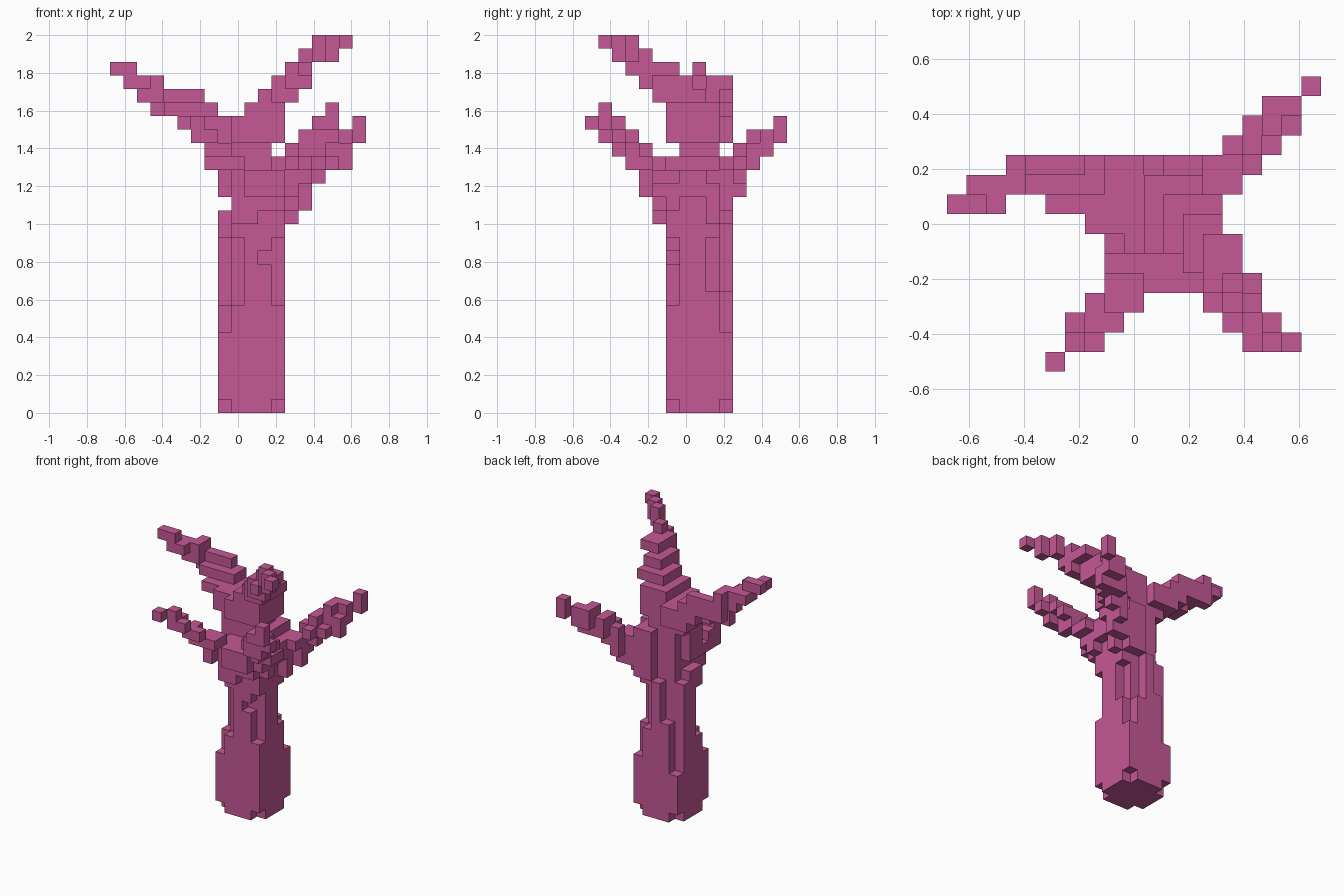
import bpy
import bmesh

cube = bpy.data.objects.get("Cube")
if cube:
    bpy.data.objects.remove(cube, do_unlink=True)

UNIT = 1 / 14                       # edge length of one block
ORIGIN = (-9.5 * UNIT, -7.5 * UNIT, 0)

bark = bpy.data.materials.new("plum_pink")
bark.use_nodes = True
colour = (0.55, 0.098, 0.3, 1)
bark.diffuse_color = colour
bark.node_tree.nodes["Principled BSDF"].inputs["Base Color"].default_value = colour


def box(i0, i1, j0, j1, k0, k1):
    """All grid cells in an inclusive block."""
    return {(i, j, k) for i in range(i0, i1 + 1)
            for j in range(j0, j1 + 1) for k in range(k0, k1 + 1)}


def stair(k, i0, j0, i1, j1):
    """A connected zigzag of cells within one layer."""
    steps = max(abs(i1 - i0), abs(j1 - j0), 1)
    cells = {(i0, j0, k)}
    i, j = i0, j0
    for s in range(1, steps + 1):
        ni = round(i0 + (i1 - i0) * s / steps)
        nj = round(j0 + (j1 - j0) * s / steps)
        cells |= {(i, nj, k), (ni, nj, k)}
        i, j = ni, nj
    return cells


def branch(first_layer, rows):
    """Stack one zigzag per layer, rising outward."""
    cells = set()
    for k, row in enumerate(rows, first_layer):
        cells |= stair(k, *row)
    return cells


# Trunk: column heights of a five by five plan, corners lifted off the ground
heights = [(6, 8, 15, 11, 8),
           (8, 19, 19, 19, 13),
           (14, 19, 19, 19, 15),
           (14, 19, 19, 19, 9),
           (5, 10, 14, 9, 6)]
trunk = set()
for b, row in enumerate(heights):
    for a, top in enumerate(row):
        corner = a in (0, 4) and b in (0, 4)
        trunk |= box(8 + a, 8 + a, 6 + b, 6 + b, int(corner), top - 1)

# Lower crown, where three branches leave the trunk
lower_crown = (box(9, 12, 6, 9, 14, 17) | box(9, 11, 7, 9, 18, 18)
               | box(11, 12, 10, 10, 14, 18) | box(11, 11, 6, 6, 12, 13)
               | box(8, 8, 7, 8, 16, 18) | box(9, 12, 5, 5, 15, 17)
               | box(10, 12, 4, 4, 16, 17) | box(12, 12, 6, 9, 13, 18)
               | box(13, 13, 7, 9, 16, 17) | box(8, 8, 7, 8, 14, 14)
               | {(9, 6, 13), (8, 7, 13)})

# Neck and upper crown, where two branches leave
upper_crown = (box(8, 11, 7, 9, 19, 19) | box(7, 9, 7, 10, 20, 21)
               | box(9, 12, 6, 9, 20, 21) | box(5, 8, 8, 9, 21, 21)
               | box(10, 12, 6, 9, 22, 22))

# Tall branch: thick where it leaves the crown, then bare diagonal steps
tall_branch = (box(11, 13, 6, 8, 23, 23) | box(12, 13, 5, 5, 23, 24)
               | box(12, 13, 6, 7, 24, 24) | box(13, 14, 4, 4, 24, 24)
               | box(13, 14, 4, 6, 25, 25) | {(14, 3, 25)})
for k in (26, 27):
    tall_branch |= {(k - 12 + n, 30 - k - n, k) for n in range(3)}

right_branch = branch(20, [(7, 9, 9, 8), (6, 10, 9, 9), (3, 10, 7, 9),
                           (2, 9, 6, 10), (1, 8, 3, 9), (0, 8, 1, 8)])
right_branch |= box(4, 7, 9, 10, 22, 22) | {(3, 10, 24), (1, 9, 24)}

front_right_branch = branch(14, [(9, 6, 10, 5), (9, 6, 9, 5), (8, 4, 9, 6),
                                 (8, 4, 9, 5), (7, 3, 9, 3), (7, 3, 8, 2),
                                 (6, 2, 7, 1), (6, 1, 6, 1)])
front_right_branch |= {(5, 0, 21), (8, 4, 18), (9, 4, 18)}

front_left_branch = branch(15, [(12, 6, 13, 6), (13, 6, 13, 5), (13, 6, 14, 5),
                                (13, 5, 14, 3), (13, 4, 15, 2), (14, 3, 16, 2),
                                (15, 2, 16, 1), (16, 1, 16, 1)])
front_left_branch |= {(14, 6, 17), (14, 4, 18), (14, 4, 19), (15, 4, 19),
                      (15, 3, 20)}

back_left_branch = branch(14, [(12, 8, 13, 9), (13, 9, 14, 10), (13, 9, 14, 11),
                               (14, 9, 15, 11), (14, 11, 16, 11),
                               (15, 11, 17, 13), (16, 12, 17, 13),
                               (18, 14, 18, 14)])
back_left_branch |= {(13, 10, 16), (13, 10, 17), (14, 11, 17), (15, 10, 18),
                     (15, 12, 18), (16, 12, 18), (17, 12, 18), (17, 12, 19),
                     (16, 13, 19), (18, 14, 20)}
back_left_branch.discard((15, 13, 19))

parts = {"trunk": trunk, "lower_crown": lower_crown, "upper_crown": upper_crown,
         "tall_branch": tall_branch, "right_branch": right_branch,
         "front_right_branch": front_right_branch,
         "front_left_branch": front_left_branch,
         "back_left_branch": back_left_branch}
solid = set().union(*parts.values())
used = set()


def build(name, cells):
    """Skin a set of cells, leaving out faces hidden against other cells."""
    bm = bmesh.new()
    for cell in sorted(cells):
        for axis in range(3):
            u, v = (axis + 1) % 3, (axis + 2) % 3
            for side in (0, 1):
                neighbour = list(cell)
                neighbour[axis] += 2 * side - 1
                if tuple(neighbour) in solid:
                    continue
                corners = []
                for du, dv in ((0, 0), (1, 0), (1, 1), (0, 1)):
                    p = list(cell)
                    p[axis] += side
                    p[u] += du
                    p[v] += dv
                    corners.append(bm.verts.new(
                        [o + c * UNIT for o, c in zip(ORIGIN, p)]))
                bm.faces.new(corners if side else corners[::-1])
    bmesh.ops.remove_doubles(bm, verts=bm.verts[:], dist=UNIT / 100)
    mesh = bpy.data.meshes.new(name)
    bm.to_mesh(mesh)
    bm.free()
    mesh.materials.append(bark)
    bpy.context.collection.objects.link(bpy.data.objects.new(name, mesh))


for name, cells in parts.items():
    build(name, cells - used)
    used |= cells
